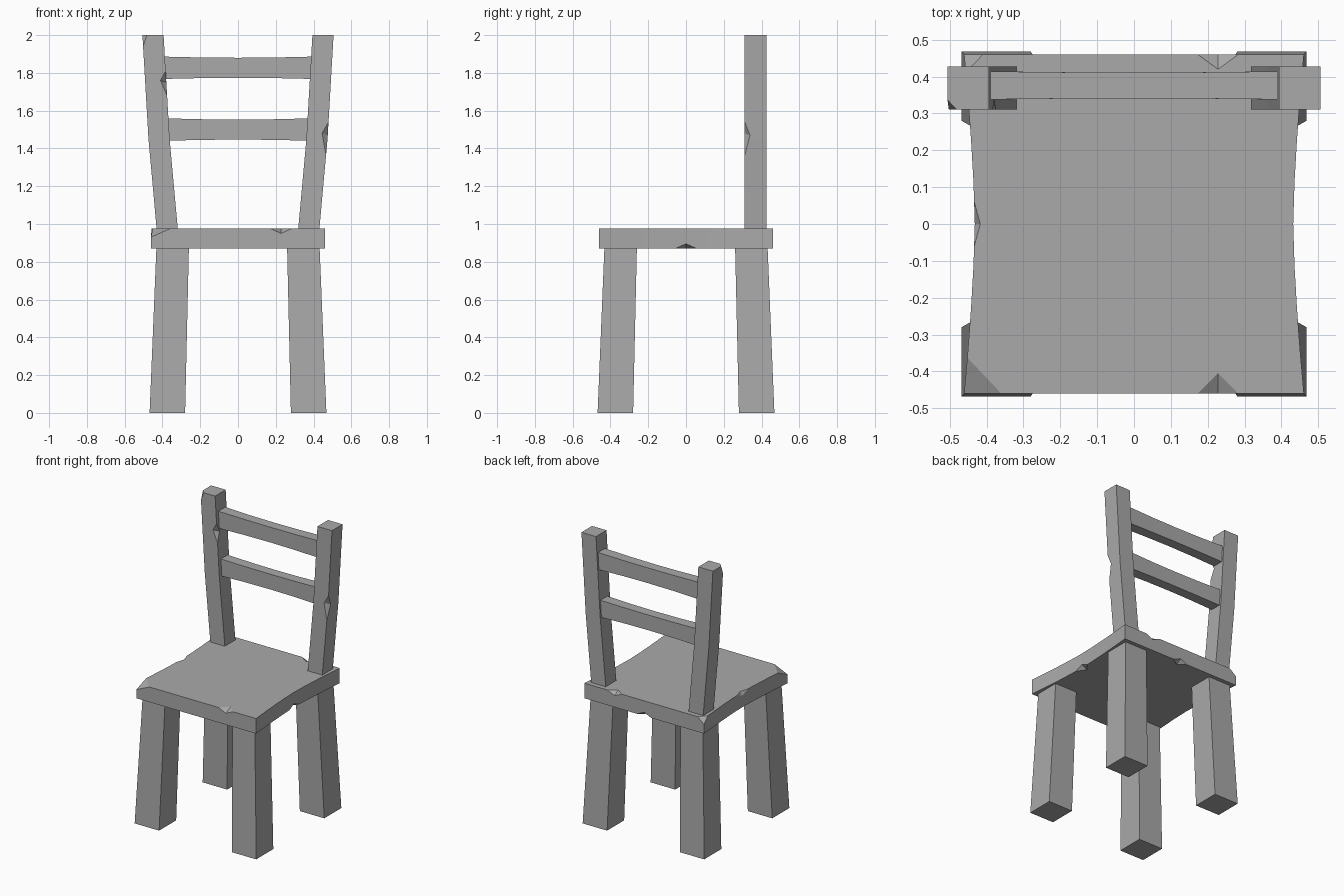
import bpy
import bmesh
from mathutils import Vector

if "Cube" in bpy.data.objects:
    bpy.data.objects.remove(bpy.data.objects["Cube"], do_unlink=True)

grey = bpy.data.materials.new("plain_grey")
grey.use_nodes = True
COLOUR = (0.4, 0.4, 0.4, 1.0)
grey.diffuse_color = COLOUR
grey.node_tree.nodes["Principled BSDF"].inputs["Base Color"].default_value = COLOUR


def finish(name, bm):
    bmesh.ops.recalc_face_normals(bm, faces=bm.faces)
    mesh = bpy.data.meshes.new(name)
    bm.to_mesh(mesh)
    bm.free()
    mesh.materials.append(grey)
    obj = bpy.data.objects.new(name, mesh)
    bpy.context.scene.collection.objects.link(obj)
    return obj


def loft(name, axis, sections):
    """Four-sided beam; each section is (centre, half width, half depth)."""
    bm = bmesh.new()
    u, v = [i for i in range(3) if i != axis]
    rings = []
    for centre, hu, hv in sections:
        ring = []
        for su, sv in ((-1, -1), (1, -1), (1, 1), (-1, 1)):
            p = Vector(centre)
            p[u] += su * hu
            p[v] += sv * hv
            ring.append(bm.verts.new(p))
        rings.append(ring)
    for a, b in zip(rings, rings[1:]):
        for i in range(4):
            j = (i + 1) % 4
            bm.faces.new((a[i], a[j], b[j], b[i]))
    bm.faces.new(rings[0])
    bm.faces.new(rings[-1])
    return finish(name, bm)


def chip(obj, outer, inner):
    """Knock out the tetrahedron of outer and inner points, grown outwards
    about the middle of the inner points so the cut planes stay put."""
    pivot = sum((Vector(p) for p in inner), Vector()) / len(inner)
    bm = bmesh.new()
    for p in outer + inner:
        bm.verts.new(pivot + (Vector(p) - pivot) * 1.5)
    bmesh.ops.convex_hull(bm, input=bm.verts)
    cutter = finish("chip_cutter", bm)
    cutter.hide_render = True
    mod = obj.modifiers.new("chip", 'BOOLEAN')
    mod.operation = 'DIFFERENCE'
    mod.solver = 'EXACT'
    mod.object = cutter
    bpy.context.view_layer.update()
    graph = bpy.context.evaluated_depsgraph_get()
    cut = bpy.data.meshes.new_from_object(obj.evaluated_get(graph))
    obj.modifiers.clear()
    obj.data = cut
    bpy.data.objects.remove(cutter, do_unlink=True)


# Seat with waisted sides
LOW, HIGH, EDGE = 0.87, 0.975, 0.46
MID_Z, HALF_Z = (LOW + HIGH) / 2, (HIGH - LOW) / 2
sections = []
for i in range(9):
    t = i / 4 - 1
    sections.append(((0, t * EDGE, MID_Z), 0.432 + 0.029 * abs(t) ** 1.5, HALF_Z))
seat = loft("seat", 1, sections)

# Worn corners of the seat
chip(seat, [(-0.461, -EDGE, HIGH)],
     [(-0.455, -0.36, HIGH), (-0.36, -EDGE, HIGH), (-0.461, -EDGE, 0.93)])
chip(seat, [(-0.461, EDGE, HIGH)],
     [(-0.458, 0.41, HIGH), (-0.41, EDGE, HIGH), (-0.461, EDGE, 0.935)])

# Nicks along the seat edges: top front, top back, bottom back, sides
for y, z, deep, drop, x in ((-EDGE, HIGH, 0.055, -0.025, 0.228),
                            (EDGE, HIGH, -0.04, -0.025, 0.228),
                            (EDGE, LOW, -0.04, 0.025, 0)):
    chip(seat, [(x - 0.055, y, z), (x + 0.055, y, z)],
         [(x, y - deep if y > 0 and deep > 0 else y + deep, z), (x, y, z + drop)])
for x, z, deep, drop in ((0.432, LOW, -0.04, 0.025), (-0.432, HIGH, 0.015, -0.025)):
    chip(seat, [(x, -0.055, z), (x, 0.055, z)],
         [(x + deep, 0, z), (x, 0, z + drop)])

# Tapered, splayed legs
for side, sx in (("left", 1), ("right", -1)):
    for end, sy in (("front", -1), ("back", 1)):
        loft(f"{end}_{side}_leg", 2,
             [((sx * 0.374, sy * 0.374, 0), 0.094, 0.094),
              ((sx * 0.346, sy * 0.346, LOW + 0.005), 0.086, 0.086)])

# Back posts, leaning outwards with a slight bend
posts = {}
for side, sx in (("left", 1), ("right", -1)):
    posts[side] = loft(f"{side}_back_post", 2,
                       [((sx * x, 0.369, z), 0.056, 0.058)
                        for x, z in ((0.374, 0.965), (0.418, 1.45), (0.45, 2.0))])

# Chips on the posts
chip(posts["left"], [(0.467, 0.311, 1.36), (0.479, 0.311, 1.54)],
     [(0.445, 0.311, 1.48), (0.475, 0.338, 1.47)])
chip(posts["right"], [(-0.376, 0.311, 1.68), (-0.383, 0.311, 1.81)],
     [(-0.41, 0.311, 1.76), (-0.38, 0.338, 1.75)])
chip(posts["right"], [(-0.506, 0.311, 2.0)],
     [(-0.482, 0.311, 2.0), (-0.506, 0.337, 2.0), (-0.503, 0.311, 1.94)])

# Back slats, a little slimmer in the middle
for name, z, half in (("upper_slat", 1.827, 0.39), ("lower_slat", 1.5, 0.375)):
    loft(name, 0, [((t * half, 0.376, z), 0.035 + 0.003 * t * t, 0.053 + 0.006 * t * t)
                   for t in (-1, -0.5, 0, 0.5, 1)])
